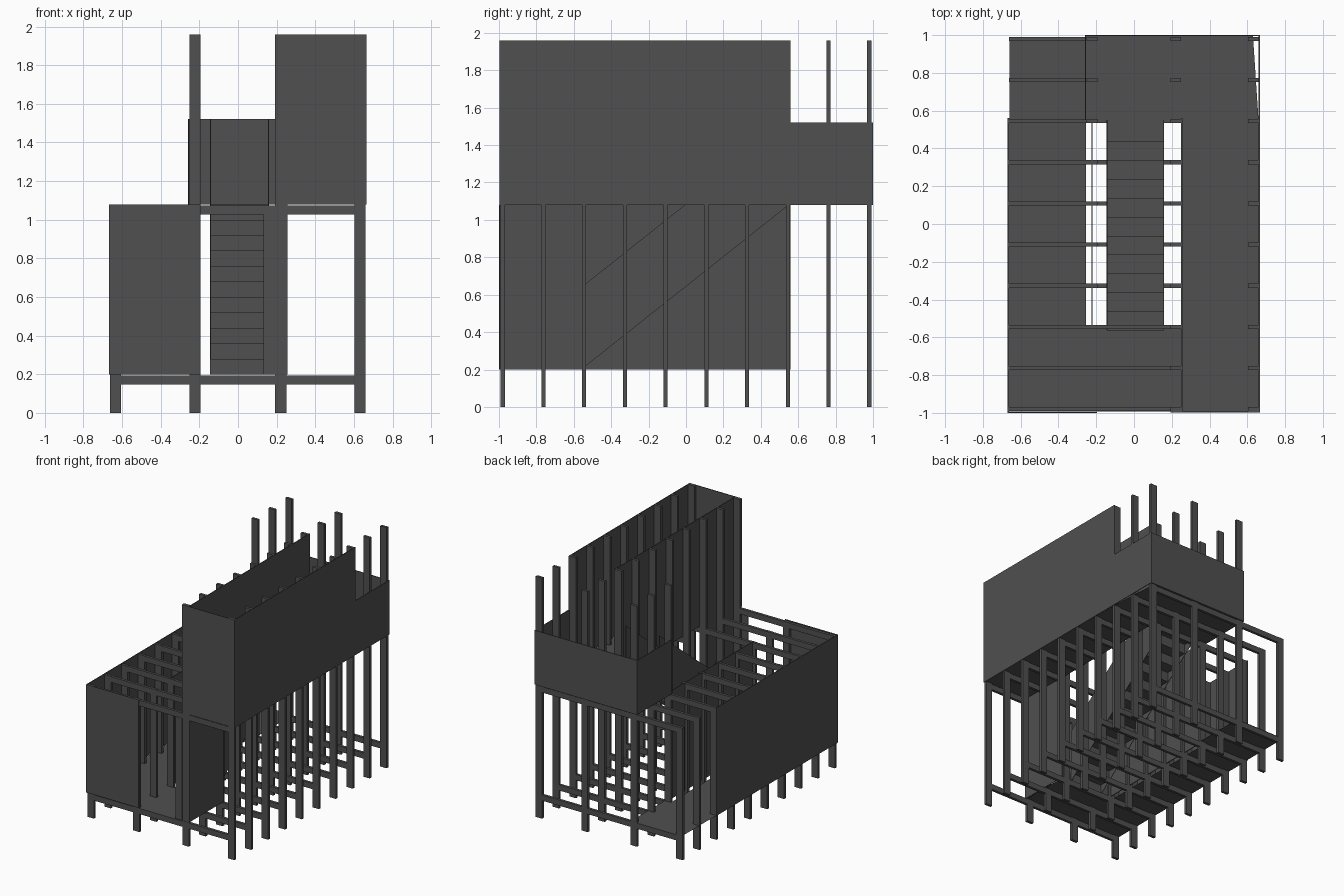
import bpy

if "Cube" in bpy.data.objects:
    bpy.data.objects.remove(bpy.data.objects["Cube"])

# dark charcoal finish for the whole building
dark = bpy.data.materials.new("charcoal")
dark.diffuse_color = (0.08, 0.08, 0.08, 1)
dark.use_nodes = True
dark.node_tree.nodes["Principled BSDF"].inputs["Base Color"].default_value = dark.diffuse_color

def mesh(name, verts, faces):
    me = bpy.data.meshes.new(name)
    me.from_pydata(verts, [], faces)
    me.update()
    me.materials.append(dark)
    ob = bpy.data.objects.new(name, me)
    bpy.context.collection.objects.link(ob)
    return ob

def box(name, x0, x1, y0, y1, z0, z1):
    v = [(x, y, z) for z in (z0, z1) for y in (y0, y1) for x in (x0, x1)]
    f = [(0, 2, 3, 1), (4, 5, 7, 6), (0, 1, 5, 4), (2, 6, 7, 3), (0, 4, 6, 2), (1, 3, 7, 5)]
    return mesh(name, v, f)

def floor(name, pts, z):
    return mesh(name, [(x, y, z) for x, y in pts], [tuple(range(len(pts)))])

T = 0.006                # panel thickness
LOW, UP = 0.2, 1.08      # floor levels
TOP, RAIL = 1.96, 1.522  # wall top and parapet top
HW, HT = 0.029, 0.011    # half sizes of the timber
COLS = (-0.634, -0.223, 0.221, 0.632)

# ten timber frames
for i in range(10):
    y = -0.98 + i * 1.96 / 9
    y0, y1 = y - HT, y + HT
    back = i >= 7
    tops = (UP - 0.004, TOP if back else UP - 0.004, TOP, TOP)
    for j, (x, top) in enumerate(zip(COLS, tops)):
        box(f"post_{i}_{j}", x - HW, x + HW, y0, y1, 0, top)
    box(f"floor_beam_{i}", -0.605, 0.603, y0, y1, 0.147, 0.193)
    if 3 <= i <= 6:      # leave the stairwell open
        box(f"left_ceiling_beam_{i}", -0.605, -0.252, y0, y1, 1.028, 1.074)
        box(f"right_ceiling_beam_{i}", 0.25, 0.603, y0, y1, 1.028, 1.074)
    else:
        box(f"ceiling_beam_{i}", -0.605, 0.603, y0, y1, 1.028, 1.074)

# lower floors
floor("lower_floor", [(-0.665, -0.993), (0.25, -0.993), (0.25, -0.55), (-0.255, -0.55),
                      (-0.255, 0.56), (-0.665, 0.56)], LOW - 0.003)
floor("rear_terrace", [(-0.66, 0.56), (-0.2, 0.56), (-0.2, 0.99), (-0.66, 0.99)], LOW - 0.003)

# upper floor
floor("upper_floor", [(0.25, -0.99), (0.662, -0.99), (0.658, 0.57), (0.63, 0.995),
                      (-0.256, 0.995), (-0.256, 0.55), (0.25, 0.55)], UP)

# lower walls
box("lower_left_wall", -0.669, -0.663, -1, 0.56, LOW, UP)
box("lower_front_wall", -0.669, -0.195, -1, -0.994, LOW, UP)
box("door_jamb", 0.132, 0.192, -0.993, -0.987, LOW, 1.03)
box("entry_side_wall", 0.25, 0.25 + T, -0.99, -0.55, LOW, UP)
box("hall_partition", -0.226, -0.22, -0.55, 0.55, LOW, UP)

# upper walls and landing parapets
box("upper_right_wall", 0.66, 0.666, -0.996, 0.56, UP, TOP)
box("upper_front_wall", 0.192, 0.666, -0.997, -0.991, UP, TOP)
box("upper_inner_wall", 0.25, 0.25 + T, -0.99, 0.56, UP, TOP)
box("right_parapet", 0.66, 0.666, 0.56, 1, UP, RAIL)
box("rear_parapet", -0.258, 0.666, 0.994, 1, UP, RAIL)
box("left_parapet", -0.26, -0.254, 0.55, 1, UP, RAIL)

# stair as a folded strip
N = 11
pts = []
for k in range(N):
    y, z = -0.565 + k * 0.1, LOW + k * 0.08
    pts += [(y, z), (y, z + 0.08)]
pts.append((0.55, UP))
verts = [(x, y, z) for y, z in pts for x in (-0.143, 0.158)]
mesh("stair", verts, [(2 * k, 2 * k + 1, 2 * k + 3, 2 * k + 2) for k in range(len(pts) - 1)])

# sloping stair balustrades
side = [(-0.56, LOW), (0.55, UP), (0.55, RAIL), (-0.56, 0.64)]
for name, x in (("left_balustrade", -0.143), ("right_balustrade", 0.158)):
    v = [(x + d, y, z) for d in (-0.002, 0.002) for y, z in side]
    f = [(0, 3, 2, 1), (4, 5, 6, 7)] + [(a, (a + 1) % 4, (a + 1) % 4 + 4, a + 4) for a in range(4)]
    mesh(name, v, f)
